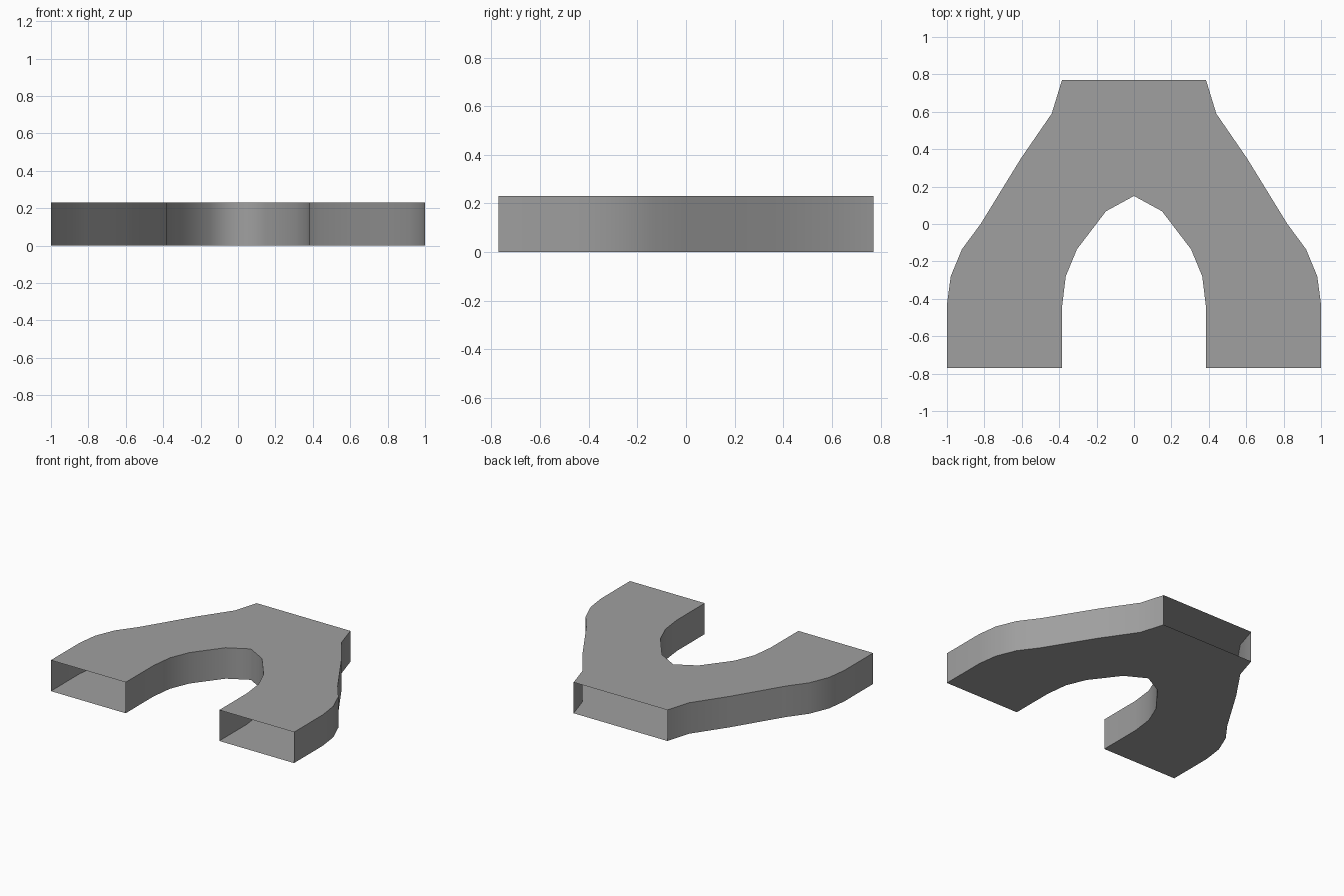
import bpy
import bmesh
import math

HEIGHT = 0.23

# Remove the default cube
cube = bpy.data.objects.get("Cube")
if cube:
    bpy.data.objects.remove(cube, do_unlink=True)

# Grey sheet material
grey = bpy.data.materials.new("duct grey")
grey.use_nodes = True
colour = (0.35, 0.35, 0.35, 1)
grey.diffuse_color = colour
grey.node_tree.nodes["Principled BSDF"].inputs["Base Color"].default_value = colour

# Half profiles: outer wall from neck to leg, inner wall from leg to crotch
outer = [(0.385, 0.77), (0.44, 0.59), (0.605, 0.35), (0.82, 0.0),
         (0.92, -0.135), (0.98, -0.28), (1.0, -0.43), (1.0, -0.77)]
inner = [(0.385, -0.77), (0.385, -0.445), (0.365, -0.28),
         (0.305, -0.135), (0.15, 0.068), (0.0, 0.15)]


def mirrored(points):
    return [(-x, y) for x, y in reversed(points)]


# Three side walls; the gaps between them are the open mouths
walls = [outer, inner + mirrored(inner[:-1]), mirrored(outer)]

bm = bmesh.new()
floor, roof = [], []
for wall in walls:
    low = [bm.verts.new((x, y, 0)) for x, y in wall]
    high = [bm.verts.new((x, y, HEIGHT)) for x, y in wall]
    for i in range(len(wall) - 1):
        bm.faces.new((low[i + 1], low[i], high[i], high[i + 1]))
    floor += low
    roof += high

# Flat floor and roof sheets (the outline runs clockwise from above)
bm.faces.new(floor)
bm.faces.new(reversed(roof))

mesh = bpy.data.meshes.new("forked_duct")
bm.to_mesh(mesh)
bm.free()
mesh.materials.append(grey)
duct = bpy.data.objects.new("forked_duct", mesh)
bpy.context.collection.objects.link(duct)

# Smooth curved walls with crisp rims
bpy.ops.object.select_all(action="DESELECT")
duct.select_set(True)
bpy.context.view_layer.objects.active = duct
bpy.ops.object.shade_smooth_by_angle(angle=math.radians(62))
